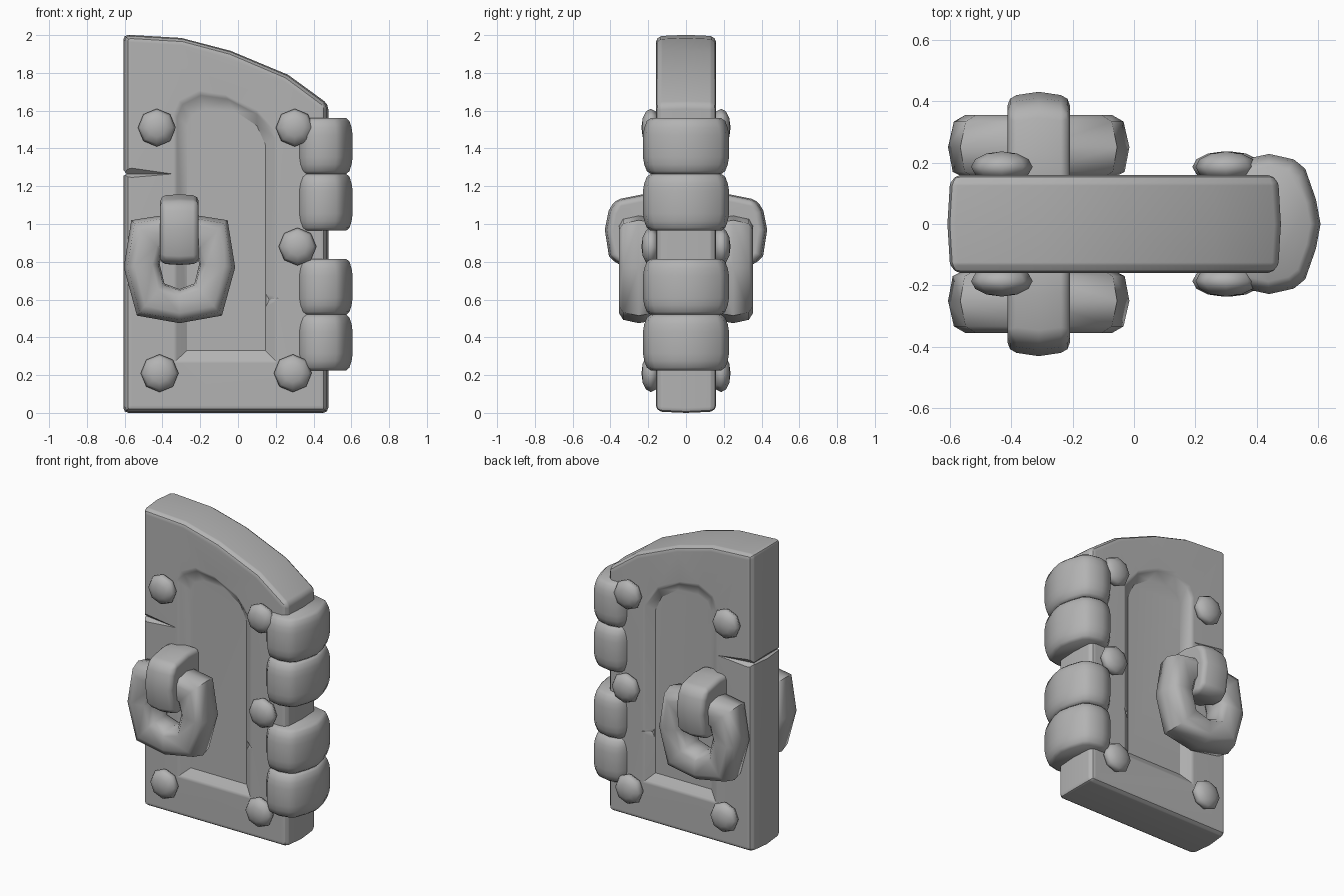
import bpy, bmesh
from math import radians
from mathutils import Vector

cube = bpy.data.objects.get("Cube")
if cube:
    bpy.data.objects.remove(cube, do_unlink=True)

grey = bpy.data.materials.new("plain grey")
grey.use_nodes = True
GREY = (0.45, 0.45, 0.45, 1)
grey.diffuse_color = GREY
grey.node_tree.nodes["Principled BSDF"].inputs["Base Color"].default_value = GREY


def finish(name, bm):
    bmesh.ops.recalc_face_normals(bm, faces=bm.faces)
    mesh = bpy.data.meshes.new(name)
    bm.to_mesh(mesh)
    bm.free()
    obj = bpy.data.objects.new(name, mesh)
    bpy.context.collection.objects.link(obj)
    mesh.materials.append(grey)
    return obj


def activate(obj):
    bpy.ops.object.select_all(action="DESELECT")
    obj.select_set(True)
    bpy.context.view_layer.objects.active = obj


def smooth(obj, angle):
    activate(obj)
    bpy.ops.object.shade_smooth_by_angle(angle=radians(angle))


def weight_normals(obj):
    mod = obj.modifiers.new("Even shading", "WEIGHTED_NORMAL")
    mod.keep_sharp = True


def bevel(obj, width, segments=2):
    mod = obj.modifiers.new("Rounded edges", "BEVEL")
    mod.width, mod.segments = width, segments
    mod.limit_method, mod.angle_limit = "ANGLE", radians(40)
    activate(obj)
    bpy.ops.object.modifier_apply(modifier=mod.name)


def cut(obj, cutter):
    cutter.hide_render = True
    mod = obj.modifiers.new("Cut", "BOOLEAN")
    mod.object, mod.solver = cutter, "EXACT"
    activate(obj)
    bpy.ops.object.modifier_apply(modifier=mod.name)
    bpy.data.objects.remove(cutter, do_unlink=True)


def loft(name, rings, closed=False):
    """Skin equal-length rings of points, capping the ends unless closed."""
    bm = bmesh.new()
    loops = [[bm.verts.new(p) for p in ring] for ring in rings]
    n = len(loops[0])
    for a, b in zip(loops, loops[1:] + loops[:1] if closed else loops[1:]):
        for i in range(n):
            j = (i + 1) % n
            bm.faces.new((a[i], a[j], b[j], b[i]))
    if not closed:
        bm.faces.new(loops[0])
        bm.faces.new(loops[-1])
    return finish(name, bm)


def hull(name, points):
    bm = bmesh.new()
    for p in points:
        bm.verts.new(p)
    bmesh.ops.convex_hull(bm, input=bm.verts)
    return finish(name, bm)


# Door slab with a sloping curved top and slightly bulging rim
outline = [(-.607, 0), (.478, 0), (.478, 1.635), (.265, 1.79),
           (-.04, 1.917), (-.3, 1.985), (-.607, 2.003)]
door = loft("door_slab", [
    [(x - (x + .06) * .035 * s, y, z - (z - 1) * .014 * s) for x, z in outline]
    for y, s in ((-.16, 1), (-.125, .4), (0, 0), (.125, .4), (.16, 1))])
bevel(door, .026)

# Arched recessed panels, chipped rim and split edge, on both faces
rim = [(-.33, .275), (.2, .275), (.2, 1.46), (.1, 1.59),
       (-.06, 1.67), (-.2, 1.69), (-.3, 1.64), (-.33, 1.57)]
floor = [(-.27, .33), (.145, .33), (.145, 1.42), (.1, 1.52),
         (-.02, 1.6), (-.17, 1.61), (-.24, 1.58), (-.27, 1.52)]
for side in (-1, 1):
    cut(door, loft("panel_cutter", [
        [(u + (x - u) * t, side * y, w + (z - w) * t)
         for (x, z), (u, w) in zip(rim, floor)]
        for y, t in ((.17, 1.55), (.15, .88), (.115, 0))]))
    cut(door, hull("chip_cutter", [
        (.13, side * .17, .7), (.13, side * .17, .5), (.225, side * .17, .61),
        (.13, side * .118, .66), (.13, side * .118, .52), (.165, side * .118, .6)]))
    cut(door, hull("split_cutter", [
        (-.63, side * .17, 1.315), (-.63, side * .17, 1.235),
        (-.63, side * .118, 1.265), (-.32, side * .164, 1.265)]))
cut(door, hull("edge_cutter", [
    (x, y, z) for y in (-.2, .2)
    for x, z in ((-.63, 1.315), (-.63, 1.24), (-.59, 1.265))]))
smooth(door, 32)
weight_normals(door)

# Hinge knuckles: stacked rounded barrels on the right edge
half = [(.607, 0), (.592, .08), (.557, .18), (.52, .21),
        (.44, .228), (.365, .212), (.325, .16)]
section = half + [(x, -y) for x, y in reversed(half[1:])]
for i, (low, high) in enumerate([(.225, .52), (.52, .815), (.965, 1.265), (1.265, 1.56)]):
    profile = [(low, .82), (low + .015, .91), (low + .05, .97), (low + .09, 1),
               (high - .09, 1), (high - .05, .97), (high - .015, .91), (high, .82)]
    rings = [[(.42 + (x - .42) * s, y * s, z) for x, y in section] for z, s in profile]
    smooth(loft(f"hinge_knuckle_{i + 1}", rings), 60)

# Faceted rivets, their poles pointing out of the door
rivets = [(-.43, 1.51), (.3, 1.51), (.315, .88), (-.415, .21), (.29, .21)]
for side, face in ((-1, "front"), (1, "back")):
    for i, (x, z) in enumerate(rivets):
        bm = bmesh.new()
        bmesh.ops.create_uvsphere(bm, u_segments=8, v_segments=6, radius=1)
        for v in bm.verts:
            a, b, c = v.co
            v.co = Vector((x + a * .1, side * (.186 + c * .05), z + b * .1))
        smooth(finish(f"{face}_rivet_{i + 1}", bm), 60)

# Pull rings and the staples that hold them
outer = [(-.31, .475), (-.085, .515), (-.015, .77), (-.055, 1.02),
         (-.31, 1.06), (-.565, 1.02), (-.605, .77), (-.535, .515)]
inner = [(-.31, .655), (-.23, .685), (-.205, .79), (-.225, .85),
         (-.31, .89), (-.395, .85), (-.415, .79), (-.39, .685)]
# Across the bar (0 inner, 1 outer) and out from the door
bar = [(0, .25), (.04, .315), (.2, .35), (.7, .355), (.9, .333), (1, .25),
       (.92, .17), (.7, .148), (.2, .148), (.04, .185)]
hook = [(.1, 1.15), (.23, 1.157), (.375, 1.128), (.41, 1.07), (.43, .97),
        (.408, .83), (.36, .782), (.28, .785), (.1, .86)]
for side, face in ((-1, "front"), (1, "back")):
    ring = loft(f"{face}_pull_ring", [
        [(u + (x - u) * t, side * y, w + (z - w) * t) for t, y in bar]
        for (x, z), (u, w) in zip(outer, inner)], closed=True)
    smooth(ring, 60)
    staple = loft(f"{face}_staple", [
        [(x, side * y * s, .97 + (z - .97) * s) for y, z in hook]
        for x, s in ((-.412, .965), (-.31, 1), (-.208, .965))])
    bevel(staple, .03)
    smooth(staple, 50)
    weight_normals(staple)
